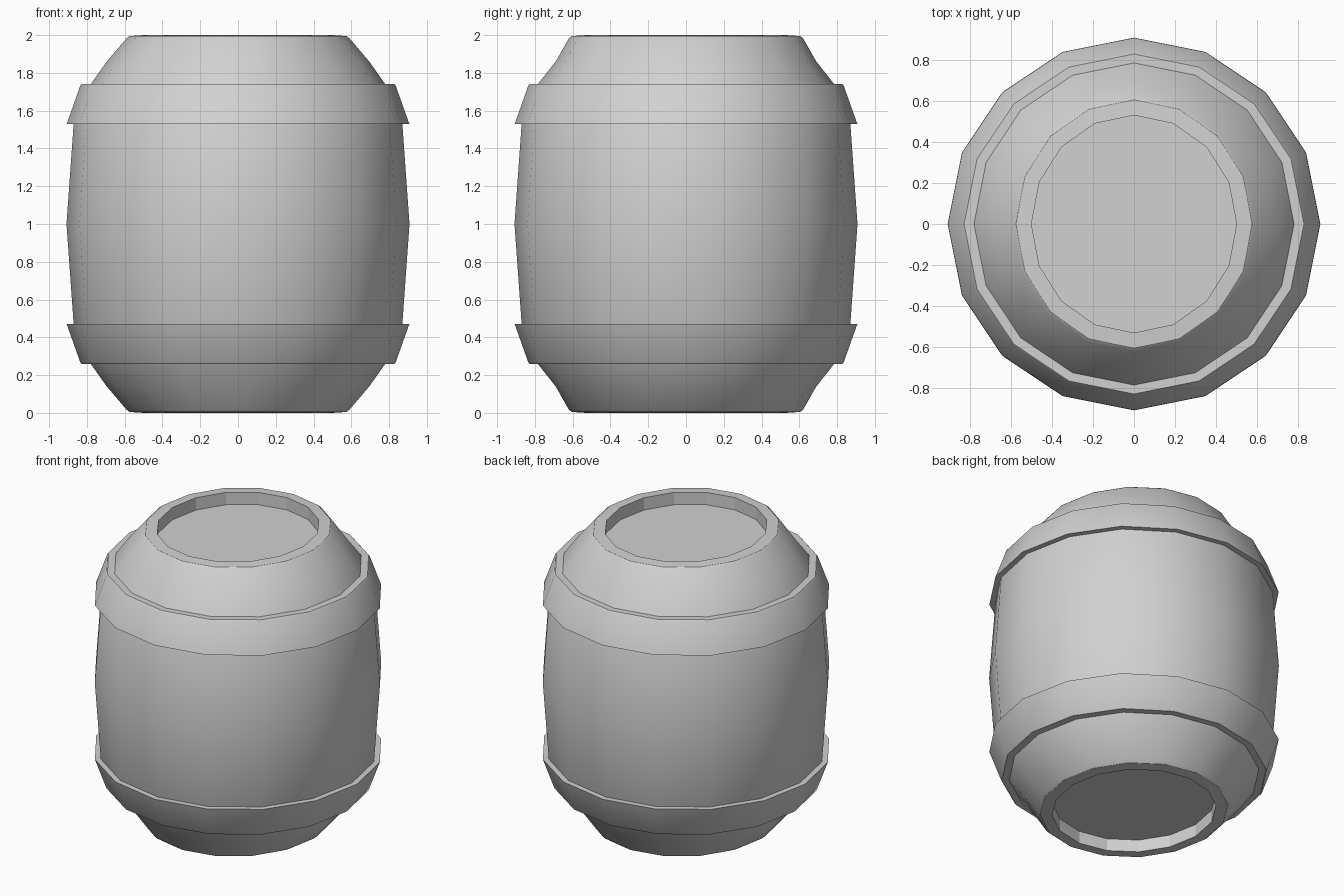
import bpy
import bmesh
import math

SIDES = 16

cube = bpy.data.objects.get("Cube")
if cube:
    bpy.data.objects.remove(cube, do_unlink=True)

grey = bpy.data.materials.new("plain grey")
grey.use_nodes = True
grey.diffuse_color = (0.64, 0.64, 0.64, 1)
grey.node_tree.nodes["Principled BSDF"].inputs["Base Color"].default_value = grey.diffuse_color


def lathe(name, profile, closed):
    """Sweep (x radius, y radius, z) rings; either close the loop or cap both ends."""
    bm = bmesh.new()
    rings = []
    for rx, ry, z in profile:
        angles = [math.tau * i / SIDES for i in range(SIDES)]
        rings.append([bm.verts.new((rx * math.cos(a), ry * math.sin(a), z)) for a in angles])
    pairs = list(zip(rings, rings[1:]))
    if closed:
        pairs.append((rings[-1], rings[0]))
    else:
        bm.faces.new(rings[0])
        bm.faces.new(rings[-1])
    for low, high in pairs:
        for i in range(SIDES):
            j = (i + 1) % SIDES
            bm.faces.new((low[i], low[j], high[j], high[i]))
    bmesh.ops.recalc_face_normals(bm, faces=bm.faces)
    mesh = bpy.data.meshes.new(name)
    bm.to_mesh(mesh)
    bm.free()
    mesh.materials.append(grey)
    obj = bpy.data.objects.new(name, mesh)
    bpy.context.collection.objects.link(obj)
    bpy.ops.object.select_all(action="DESELECT")
    obj.select_set(True)
    bpy.context.view_layer.objects.active = obj
    bpy.ops.object.shade_smooth_by_angle(angle=math.radians(35))
    return obj


def flip(profile):
    return [(rx, ry, 2 - z) for rx, ry, z in reversed(profile)]


# Barrel body: bulging staves, rounded rim and sunken lid, mirrored about the middle
upper = [
    (0.87, 0.87, 1.53),
    (0.78, 0.785, 1.74),
    (0.695, 0.69, 1.86),
    (0.59, 0.62, 1.983),
    (0.575, 0.605, 1.995),
    (0.50, 0.53, 2.0),
    (0.50, 0.53, 1.915),
]
body = lathe("barrel_body", flip(upper) + [(0.908, 0.908, 1.0)] + upper, False)

# Flat facets on the inner walls of the lid recesses
for face in body.data.polygons:
    c = face.center
    if abs(face.normal.z) < 0.01 and math.hypot(c.x, c.y) < 0.55:
        face.use_smooth = False

# Two flared hoops, each wider toward the middle
hoop = [
    (0.85, 0.85, 1.53),
    (0.907, 0.907, 1.53),
    (0.835, 0.835, 1.732),
    (0.828, 0.828, 1.74),
    (0.76, 0.76, 1.74),
]
lathe("upper_hoop", hoop, True)
lathe("lower_hoop", flip(hoop), True)
